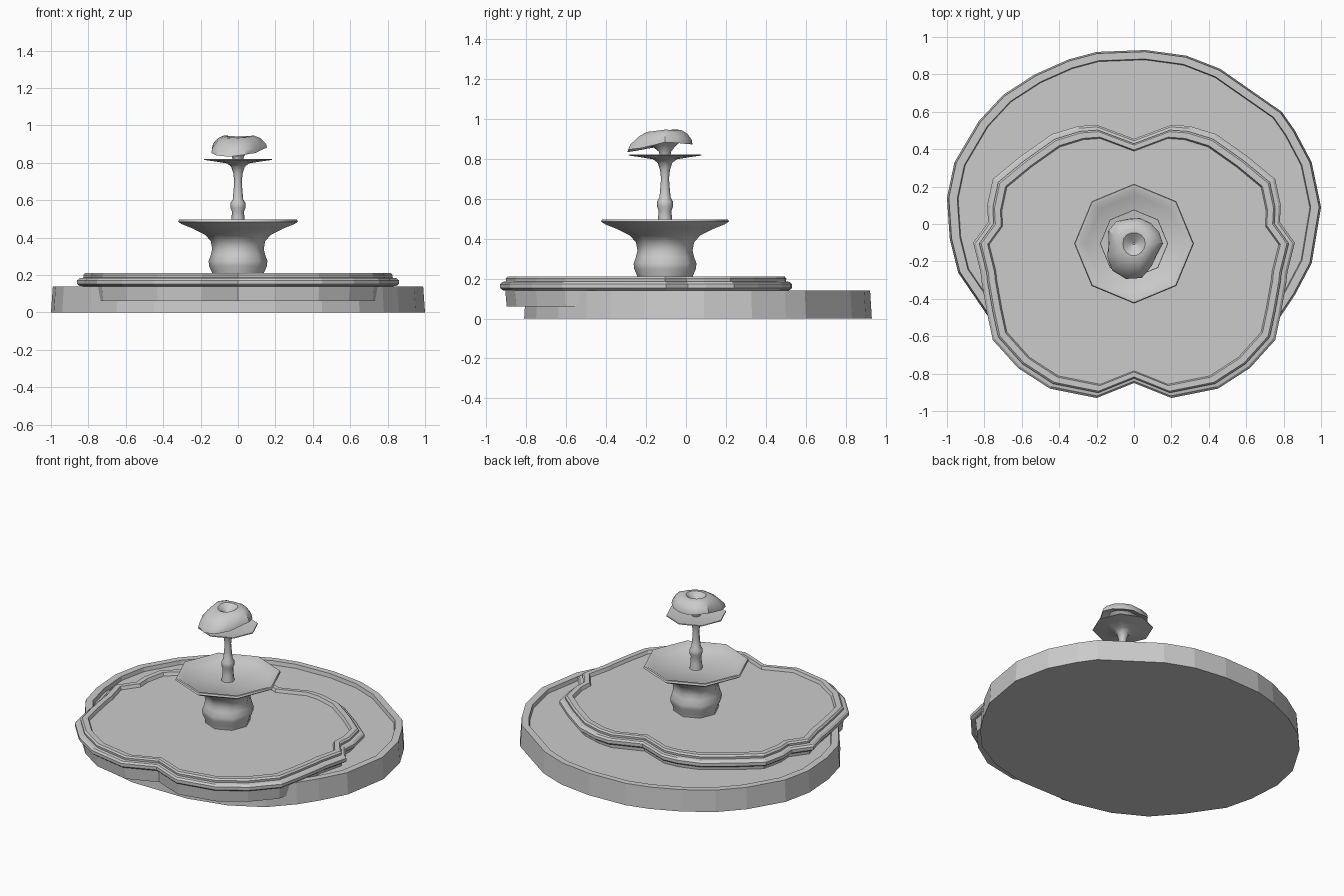
import bpy, bmesh
from math import sin, cos, pi

if "Cube" in bpy.data.objects:
    bpy.data.objects.remove(bpy.data.objects["Cube"])


def loft(name, rings, smooth=None):
    """Skin a list of equal-length closed loops and cap both ends."""
    bm = bmesh.new()
    loops = [[bm.verts.new(p) for p in ring] for ring in rings]
    n = len(loops[0])
    for a, b in zip(loops, loops[1:]):
        for i in range(n):
            j = (i + 1) % n
            bm.faces.new((a[i], a[j], b[j], b[i]))
    bm.faces.new(loops[0])
    bm.faces.new(loops[-1])
    bmesh.ops.triangulate(bm, faces=[f for f in bm.faces if len(f.verts) > 4])
    bmesh.ops.recalc_face_normals(bm, faces=bm.faces)
    me = bpy.data.meshes.new(name)
    bm.to_mesh(me)
    bm.free()
    ob = bpy.data.objects.new(name, me)
    bpy.context.collection.objects.link(ob)
    if smooth:
        bpy.ops.object.select_all(action='DESELECT')
        ob.select_set(True)
        bpy.context.view_layer.objects.active = ob
        bpy.ops.object.shade_smooth_by_angle(angle=smooth)
    return ob


def scaled(outline, profile, cy):
    """Sweep (scale, z) pairs of an outline about the point (0, cy)."""
    return [[(x * s, cy + (y - cy) * s, z) for x, y in outline] for s, z in profile]


def lathe(name, profile, cy, sides=8):
    rings = [[(r * cos(2 * pi * i / sides), cy + r * sin(2 * pi * i / sides), z)
              for i in range(sides)] for r, z in profile]
    return loft(name, rings, 0.8)


# Lower round pool: irregular faceted outline with a shallow recess
pool = [(-1, .14), (-.96, .33), (-.83, .55), (-.7, .69), (-.53, .8), (-.35, .88),
        (-.2, .92), (.06, .93), (.28, .9), (.46, .83), (.79, .6), (.86, .5),
        (.95, .33), (1, .09), (.95, -.21), (.86, -.38), (.78, -.5), (.65, -.64),
        (.45, -.75), (.2, -.81), (-.2, -.81), (-.45, -.75), (-.65, -.64),
        (-.79, -.48), (-.94, -.26), (-.985, -.08)]
loft("lower_pool", scaled(pool, [(1, 0), (.99, .14), (.945, .14), (.94, .115)], .06))

# Upper lobed basin: mirrored half outline, moulded lip over a plain wall
half = [(0, .455), (.2, .53), (.3, .523), (.44, .48), (.61, .36), (.755, .24),
        (.785, .1), (.78, .01), (.86, -.1), (.82, -.26), (.815, -.31), (.785, -.48),
        (.755, -.62), (.62, -.77), (.45, -.88), (.2, -.93), (0, -.85)]
basin = half + [(-x, y) for x, y in half[-2:0:-1]]
loft("upper_basin", scaled(basin, [
    (.955, .06), (.965, .14), (.985, .142), (1, .152), (1, .172), (.985, .183),
    (.96, .186), (.962, .2), (.95, .21), (.91, .21), (.9, .19)], -.2))

# Octagonal pedestal with wide bowl
CY = -.105
lathe("pedestal_bowl", [
    (.135, .185), (.14, .215), (.155, .25), (.157, .275), (.145, .31), (.138, .34),
    (.145, .38), (.175, .415), (.24, .448), (.3, .472), (.32, .485), (.315, .496),
    (.3, .496), (.26, .47), (.04, .46)], CY)

# Turned stem flaring into the small upper dish
lathe("stem_and_dish", [
    (.04, .455), (.035, .5), (.032, .54), (.04, .56), (.04, .585), (.028, .605),
    (.024, .65), (.02, .7), (.025, .745), (.037, .78), (.06, .797), (.12, .807),
    (.182, .816), (.18, .821), (.13, .812), (.02, .808)], CY)

# Water plume: mushroom cap with a dimple, drooping towards the front
def plume_ring(r, z, amount, sides=14):
    ring = []
    for i in range(sides):
        a = 2 * pi * i / sides
        front = max(0, -sin(a + .25)) ** 2
        wave = .06 * sin(3 * a + .6) + .04 * cos(5 * a)
        rr = r * (1 + amount * (.32 * front + wave))
        ring.append((rr * cos(a), CY + rr * sin(a),
                     z + amount * (.1 * wave - .045 * front)))
    return ring


plume = [(.025, .805, 0), (.032, .835, 0), (.055, .865, .2), (.09, .893, .6),
         (.144, .875, 1), (.14, .897, .9), (.115, .928, .6), (.085, .943, .3),
         (.06, .943, .2), (.03, .918, 0), (.006, .9, 0)]
loft("water_plume", [plume_ring(*p) for p in plume], 0.6)
